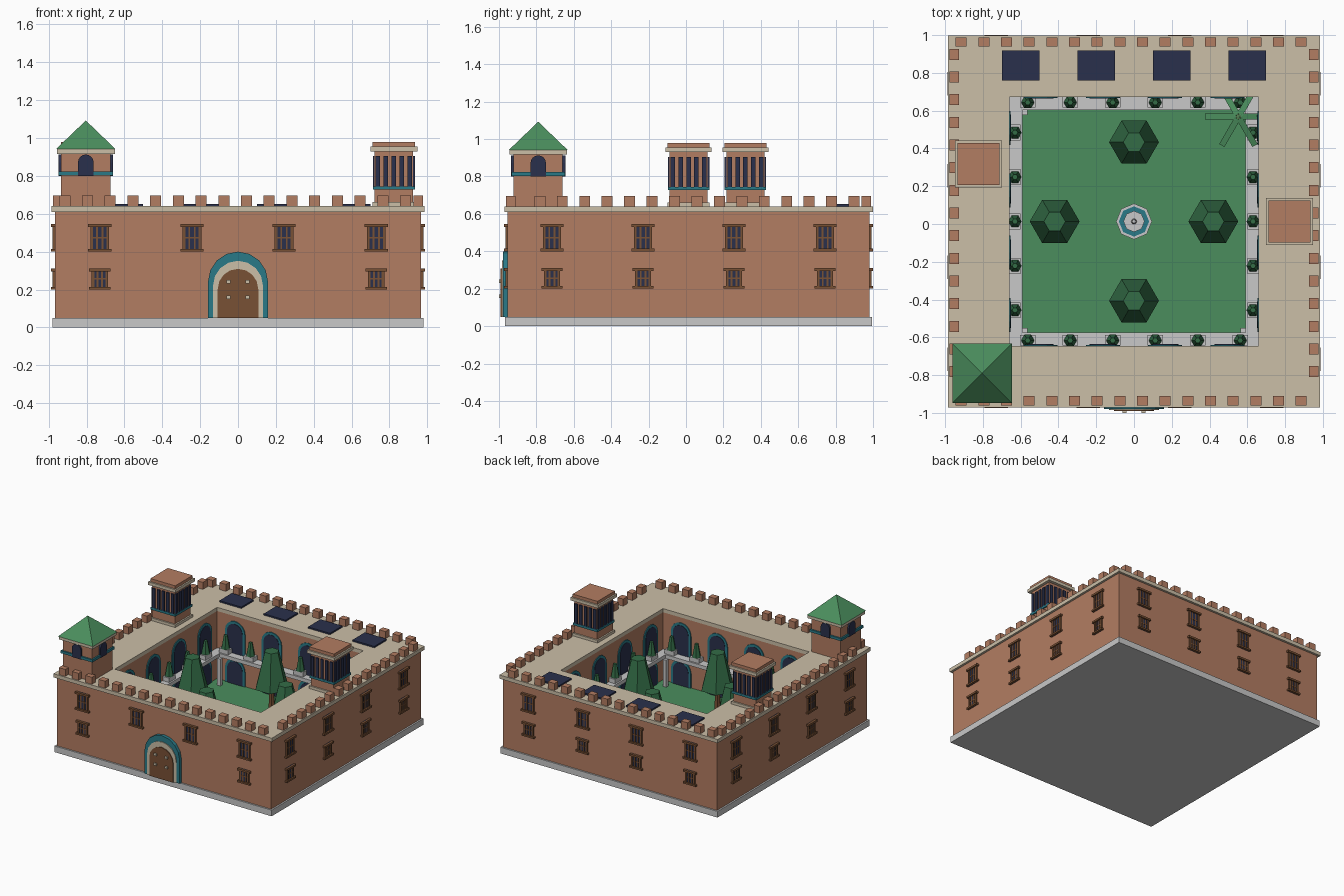
import bpy, bmesh, math
from mathutils import Matrix, Vector

if "Cube" in bpy.data.objects:
    bpy.data.objects.remove(bpy.data.objects["Cube"])

COLOURS = {
    "terracotta": (0.45, 0.205, 0.122), "cream": (0.60, 0.52, 0.39),
    "stone_grey": (0.58, 0.58, 0.58), "teal": (0.023, 0.195, 0.245),
    "navy": (0.023, 0.030, 0.072), "wood": (0.19, 0.082, 0.035),
    "lawn_green": (0.07, 0.27, 0.11), "tree_green": (0.033, 0.15, 0.062),
}
MATS = {}
for n, c in COLOURS.items():
    MATS[n] = bpy.data.materials.new(n)
    MATS[n].diffuse_color = (*c, 1)

CY = 0.0135                                   # building centre in y
CENTRE = Matrix.Translation((0, CY, 0))
SIDES = [CENTRE @ Matrix.Rotation(k * math.pi / 2, 4, 'Z') for k in range(4)]
parts = {}                                    # one bmesh per named part


def bm_of(name, mat):
    return parts.setdefault((name, mat), bmesh.new())


def loft(name, mat, lo, hi, M=CENTRE):
    """Closed solid between two matching outlines."""
    bm, n = bm_of(name, mat), len(lo)
    a = [bm.verts.new(M @ Vector(p)) for p in lo]
    b = [bm.verts.new(M @ Vector(p)) for p in hi]
    bm.faces.new(a[::-1])
    bm.faces.new(b)
    for i in range(n):
        bm.faces.new((a[i], a[(i + 1) % n], b[(i + 1) % n], b[i]))


def box(name, mat, x, y, z, M=CENTRE):
    o = [(x[0], y[0]), (x[1], y[0]), (x[1], y[1]), (x[0], y[1])]
    loft(name, mat, [(*p, z[0]) for p in o], [(*p, z[1]) for p in o], M)


def block(name, mat, cx, cy, hx, hy, z0, z1, M=CENTRE):
    box(name, mat, (cx - hx, cx + hx), (cy - hy, cy + hy), (z0, z1), M)


def frustum(name, mat, n, r0, r1, z0, z1, cx=0, cy=0, phase=0, M=CENTRE):
    a = [phase + 2 * math.pi * i / n for i in range(n)]
    loft(name, mat, [(cx + r0 * math.cos(t), cy + r0 * math.sin(t), z0) for t in a],
         [(cx + r1 * math.cos(t), cy + r1 * math.sin(t), z1) for t in a], M)


def arch(name, mat, cx, half, z0, spring, y0, y1, M, seg=8):
    """Arched plate in the xz plane, between y0 (outer) and y1."""
    o = [(cx - half, z0), (cx + half, z0)]
    o += [(cx + half * math.cos(math.pi * i / seg), spring + half * math.sin(math.pi * i / seg))
          for i in range(seg + 1)]
    loft(name, mat, [(p[0], y0, p[1]) for p in o], [(p[0], y1, p[1]) for p in o], M)


def ring(name, mat, outer, inner, z0, z1):
    """Square frame, hollow in the middle."""
    bm, q = bm_of(name, mat), [(-1, -1), (1, -1), (1, 1), (-1, 1)]
    v = [[bm.verts.new(CENTRE @ Vector((sx * h, sy * h, z))) for sx, sy in q]
         for h, z in ((outer, z0), (outer, z1), (inner, z1), (inner, z0))]
    for i in range(4):
        for k in range(4):
            j, m = (i + 1) % 4, (k + 1) % 4
            bm.faces.new((v[k][i], v[k][j], v[m][j], v[m][i]))


# Plinth, walls, roof deck, lawn and gallery
block("plinth", "stone_grey", 0, 0, 0.98, 0.98, 0, 0.05)
ring("walls", "terracotta", 0.967, 0.66, 0.05, 0.61)
ring("roof_deck", "cream", 0.985, 0.66, 0.61, 0.64)
block("lawn", "lawn_green", 0, 0, 0.66, 0.66, 0.05, 0.06)
ring("gallery", "stone_grey", 0.66, 0.589, 0.28, 0.31)
for sx in (-1, 1):
    for sy in (-1, 1):
        block("gallery_column", "stone_grey", sx * 0.578, sy * 0.578, 0.014, 0.014, 0.06, 0.28)

# Battlements
for k in range(16):
    t = -0.915 + 0.12 * k
    for s in (-1, 1):
        block("battlement", "terracotta", t, s * 0.95, 0.029, 0.025, 0.64, 0.697)
        if k:
            block("battlement", "terracotta", s * 0.951, t, 0.025, 0.029, 0.64, 0.697)


# Barred window on an outer wall
def window(cx, z0, z1, half, M):
    w = -0.967
    block("window_glass", "navy", cx, w, half, 0.006, z0, z1, M)
    for s in (-1, 1):
        block("window_frame", "wood", cx + s * (half - 0.006), w, 0.007, 0.012, z0, z1, M)
        block("window_bar", "wood", cx + s * half * 0.3, w, 0.005, 0.010, z0, z1, M)
    block("window_bar", "wood", cx, w, half, 0.009, (z0 + z1) / 2 - 0.004, (z0 + z1) / 2 + 0.004, M)
    block("window_lintel", "wood", cx, w, half + 0.014, 0.02, z1 - 0.016, z1, M)
    block("window_sill", "wood", cx, w, half + 0.014, 0.02, z0, z0 + 0.014, M)


for k, M in enumerate(SIDES):
    for cx in (-0.73, -0.243, 0.243, 0.73):
        window(cx, 0.40, 0.545, 0.048, M)
        if k or abs(cx) > 0.5:
            window(cx, 0.20, 0.312, 0.042, M)
    # Courtyard arches on two floors, facing inwards
    for cx in (-0.495, -0.165, 0.165, 0.495):
        for z0, spring in ((0.06, 0.175), (0.31, 0.48)):
            arch("courtyard_arch_trim", "teal", cx, 0.09, z0, spring, -0.665, -0.653, M)
            arch("courtyard_arch_opening", "navy", cx, 0.07, z0, spring, -0.665, -0.650, M)

# Main door
F = SIDES[0]
arch("door_surround", "teal", 0, 0.158, 0.05, 0.242, -0.992, -0.96, F)
arch("door_inner_surround", "cream", 0, 0.132, 0.05, 0.22, -0.998, -0.96, F)
arch("door", "wood", 0, 0.107, 0.05, 0.202, -1.004, -0.96, F)
for x in (-0.05, 0.05):
    for z in (0.16, 0.24):
        block("door_stud", "cream", x, -1.005, 0.011, 0.0085, z - 0.009, z + 0.009, F)

# Solar panels
for x in (-0.6, -0.2, 0.2, 0.6):
    block("solar_panel", "navy", x, 0.825, 0.099, 0.08, 0.64, 0.652)

# Corner tower with pyramid roof
T = Matrix.Translation((-0.804, -0.79, 0))
block("tower_body", "terracotta", 0, 0, 0.131, 0.131, 0.63, 0.917, T)
block("tower_band", "teal", 0, 0, 0.143, 0.143, 0.803, 0.824, T)
block("tower_cornice", "cream", 0, 0, 0.153, 0.153, 0.917, 0.942, T)
frustum("tower_roof", "lawn_green", 4, 0.157 * 2 ** 0.5, 0.001, 0.942, 1.092, phase=math.pi / 4, M=T)
for k in range(4):
    arch("tower_window", "navy", 0, 0.041, 0.80, 0.872, -0.145, -0.12,
         T @ Matrix.Rotation(k * math.pi / 2, 4, 'Z'))

# Two slatted roof pavilions
for x, y in ((0.823, 0.0135), (-0.823, 0.318)):
    P = Matrix.Translation((x, y, 0))
    block("pavilion_foot", "cream", 0, 0, 0.113, 0.113, 0.64, 0.662, P)
    block("pavilion_body", "terracotta", 0, 0, 0.101, 0.101, 0.64, 0.93, P)
    block("pavilion_band", "teal", 0, 0, 0.111, 0.111, 0.727, 0.745, P)
    block("pavilion_cornice", "cream", 0, 0, 0.124, 0.124, 0.93, 0.955, P)
    block("pavilion_cap", "terracotta", 0, 0, 0.112, 0.112, 0.955, 0.98, P)
    for k in range(4):
        R = P @ Matrix.Rotation(k * math.pi / 2, 4, 'Z')
        for i in range(-2, 3):
            block("pavilion_slit", "navy", i * 0.042, -0.105, 0.012, 0.006, 0.745, 0.905, R)


# Potted shrubs along the gallery
def shrub(x, y):
    block("planter", "stone_grey", x, y, 0.042 if abs(y) > 0.6 else 0.028,
          0.028 if abs(y) > 0.6 else 0.042, 0.31, 0.345)
    frustum("shrub", "tree_green", 6, 0.035, 0.015, 0.345, 0.45, x, y)


for s in (-1, 1):
    for i in range(6):
        shrub(-0.5625 + 0.225 * i, s * 0.63)
    for i in range(-2, 3):
        shrub(s * 0.63, 0.235 * i)

# Courtyard trees
for x, y in ((0.42, 0), (-0.42, 0), (0, 0.42), (0, -0.42)):
    frustum("tree_trunk", "wood", 6, 0.025, 0.02, 0.06, 0.28, x, y)
    frustum("tree_crown", "tree_green", 6, 0.132, 0.057, 0.26, 0.553, x, y)

# Fountain
frustum("fountain_basin", "stone_grey", 8, 0.095, 0.095, 0.06, 0.11)
frustum("fountain_water", "teal", 8, 0.08, 0.08, 0.10, 0.114)
frustum("fountain_stem", "stone_grey", 8, 0.02, 0.02, 0.06, 0.20)
frustum("fountain_bowl", "stone_grey", 8, 0.035, 0.056, 0.17, 0.20)
frustum("fountain_finial", "stone_grey", 8, 0.015, 0.01, 0.20, 0.25)

# Palm in the back right corner
palm = Matrix.Translation((0.553, 0.568, 0))
frustum("palm_trunk", "wood", 6, 0.022, 0.014, 0.06, 0.51, M=palm)
for k in range(6):
    R = (palm @ Matrix.Translation((0, 0, 0.505)) @ Matrix.Rotation(k * math.pi / 3, 4, 'Z')
         @ Matrix.Rotation(0.25, 4, 'Y'))
    box("palm_leaf", "lawn_green", (0, 0.18), (-0.016, 0.016), (-0.006, 0.006), R)

# Turn every collected part into an object
for (name, mat), bm in parts.items():
    bmesh.ops.recalc_face_normals(bm, faces=bm.faces[:])
    me = bpy.data.meshes.new(name)
    bm.to_mesh(me)
    bm.free()
    me.materials.append(MATS[mat])
    bpy.context.collection.objects.link(bpy.data.objects.new(name, me))

for m in bpy.data.materials:
    if m.users and not m.is_grease_pencil:
        m.use_nodes = True
        m.node_tree.nodes["Principled BSDF"].inputs["Base Color"].default_value = m.diffuse_color
